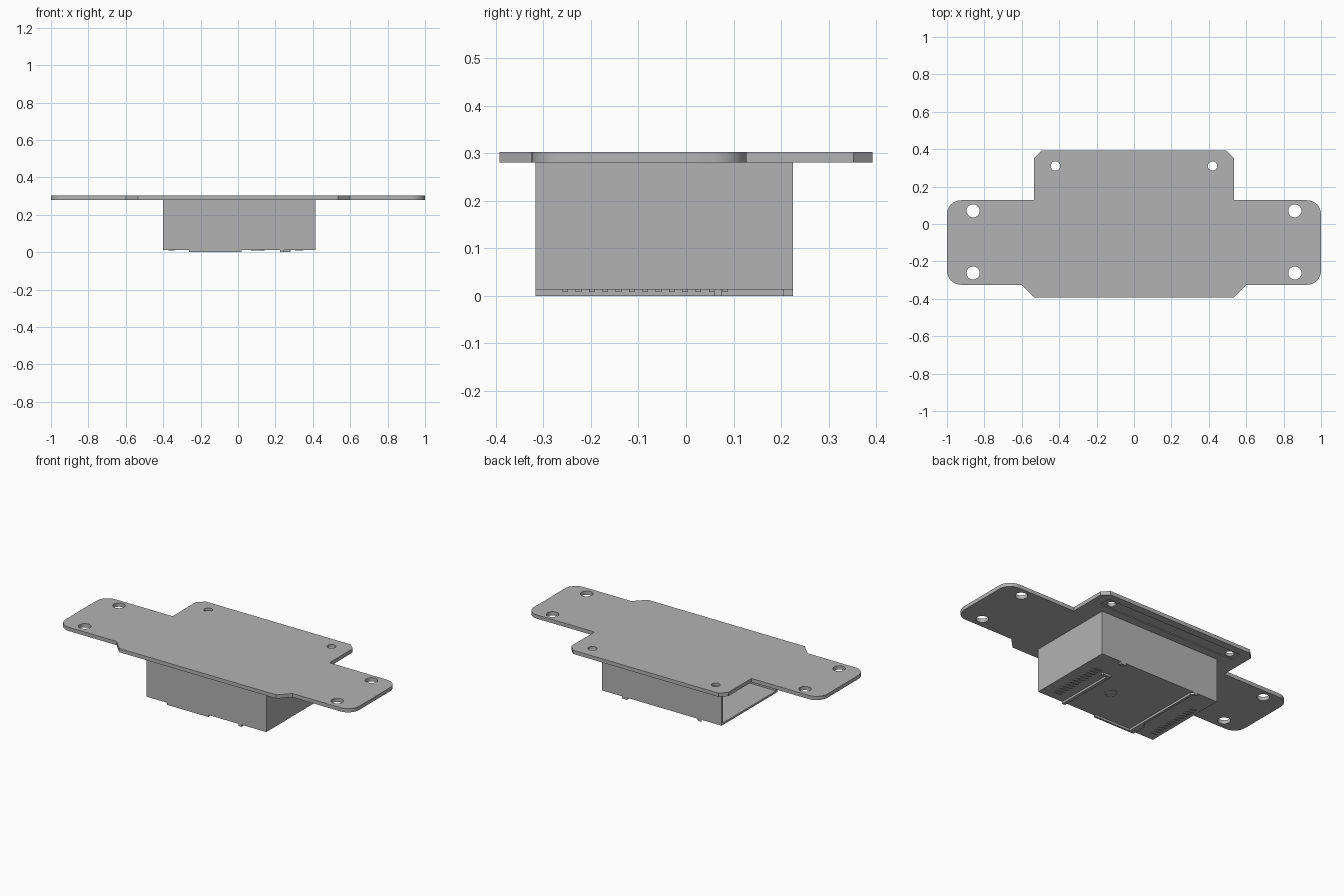
import bpy, bmesh, math
from mathutils import Vector

if "Cube" in bpy.data.objects:
    bpy.data.objects.remove(bpy.data.objects["Cube"])

grey = bpy.data.materials.new("plain_grey")
grey.use_nodes = True
grey.diffuse_color = (0.45, 0.45, 0.45, 1)
grey.node_tree.nodes["Principled BSDF"].inputs["Base Color"].default_value = grey.diffuse_color


def box(name, x, y, z):
    """Box from its min and max on each axis."""
    bm = bmesh.new()
    bmesh.ops.create_cube(bm, size=1)
    for v in bm.verts:
        v.co = Vector([r[0] if c < 0 else r[1] for c, r in zip(v.co, (x, y, z))])
    mesh = bpy.data.meshes.new(name)
    bm.to_mesh(mesh)
    bm.free()
    ob = bpy.data.objects.new(name, mesh)
    bpy.context.collection.objects.link(ob)
    mesh.materials.append(grey)
    return ob


def extrude_outline(name, loops, z):
    """Filled outline; any loops after the first become holes."""
    cu = bpy.data.curves.new(name, "CURVE")
    cu.dimensions, cu.fill_mode = "2D", "BOTH"
    cu.extrude = (z[1] - z[0]) / 2
    for pts in loops:
        sp = cu.splines.new("POLY")
        sp.points.add(len(pts) - 1)
        for p, (px, py) in zip(sp.points, pts):
            p.co = (px, py, 0, 1)
        sp.use_cyclic_u = True
    ob = bpy.data.objects.new(name, cu)
    bpy.context.collection.objects.link(ob)
    bpy.ops.object.select_all(action="DESELECT")
    ob.select_set(True)
    bpy.context.view_layer.objects.active = ob
    bpy.ops.object.convert(target="MESH")
    ob = bpy.context.object
    bm = bmesh.new()
    bm.from_mesh(ob.data)
    bmesh.ops.remove_doubles(bm, verts=bm.verts, dist=0.0001)
    bmesh.ops.translate(bm, verts=bm.verts, vec=(0, 0, sum(z) / 2))
    bmesh.ops.recalc_face_normals(bm, faces=bm.faces)
    bm.to_mesh(ob.data)
    bm.free()
    ob.data.materials.clear()
    ob.data.materials.append(grey)
    bpy.ops.object.shade_smooth_by_angle(angle=math.radians(30))
    return ob


def cut(ob, cutter):
    mod = ob.modifiers.new("cut", "BOOLEAN")
    mod.operation, mod.solver, mod.object = "DIFFERENCE", "EXACT", cutter
    cutter.hide_render = True
    cutter.hide_set(True)
    cutter.display_type = "WIRE"


def arc(cx, cy, r, start, end, n):
    return [(cx + r * math.cos(math.radians(start + (end - start) * i / n)),
             cy + r * math.sin(math.radians(start + (end - start) * i / n)))
            for i in range(n + 1)]


def circle(cx, cy, r, n=32):
    return arc(cx, cy, r, 0, 360, n)[:-1]


# Mounting plate: right half of the outline, mirrored, with screw holes
R = 0.075
half = [(0.535, -0.392), (0.6, -0.325)]
half += arc(1 - R, -0.325 + R, R, -90, 0, 8) + arc(1 - R, 0.127 - R, R, 0, 90, 8)
half += [(0.535, 0.127), (0.535, 0.352), (0.495, 0.392)]
outline = half + [(-x, y) for x, y in reversed(half)]
holes = []
for s in (-1, 1):
    holes += [circle(s * 0.86, 0.07, 0.035), circle(s * 0.86, -0.262, 0.035),
              circle(s * 0.42, 0.31, 0.025)]
plate = extrude_outline("mounting_plate", [outline] + holes, (0.28, 0.303))
cut(plate, box("underside_groove_cutter", (-0.47, 0.47), (0.275, 0.345), (0.27, 0.285)))

# Housing: open at its right end and under the plate
BASE = 0.013
housing = box("housing", (-0.4, 0.415), (-0.317, 0.225), (BASE, 0.28))
cut(housing, box("housing_cavity_cutter", (-0.5, 0.403), (-0.305, 0.213), (0.025, 0.4)))

# Raised ridges on the underside
extrude_outline("corner_ridge", [[
    (-0.262, -0.317), (0.02, -0.317), (0.02, -0.305), (-0.225, -0.305),
    (-0.225, 0.21), (-0.24, 0.225), (-0.262, 0.225), (-0.24, 0.2),
    (-0.24, -0.2), (-0.262, -0.225)]], (0, BASE))
box("straight_ridge", (0.225, 0.245), (-0.317, 0.075), (0, BASE))
box("ridge_end", (0.245, 0.28), (0.06, 0.075), (0, BASE))
box("back_stop", (0.245, 0.28), (0.205, 0.225), (0, BASE))
extrude_outline("button_ring", [circle(0.105, -0.073, 0.036), circle(0.105, -0.073, 0.031)],
                (0.009, BASE))

# Rows of small grip ribs on the underside
for side, x0, x1 in (("left", 0.305, 0.35), ("right", -0.372, -0.34)):
    for i in range(13):
        y = -0.26 + i * 0.028
        box(f"{side}_grip_rib", (x0, x1), (y, y + 0.012), (0.008, BASE))
